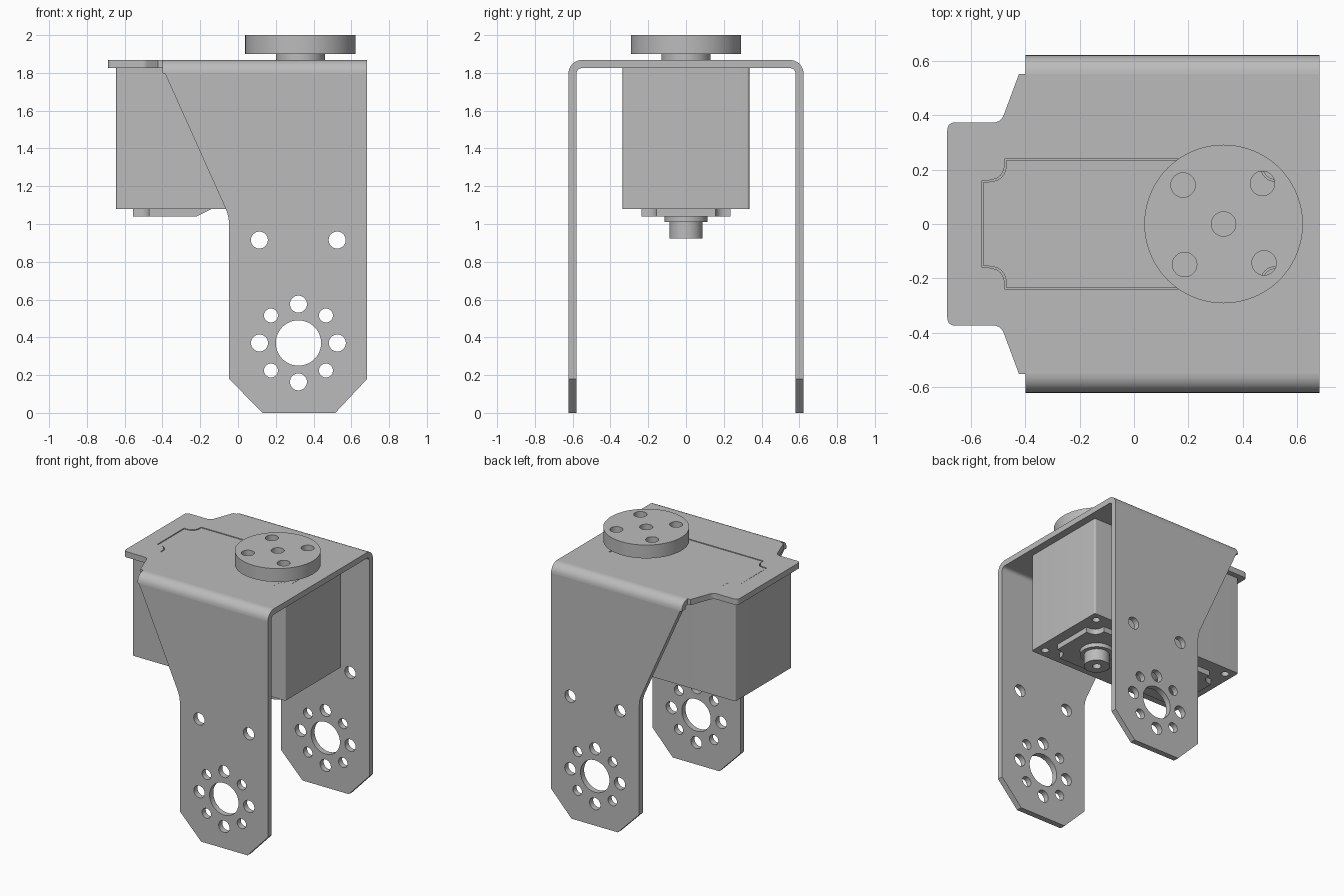
import bpy, bmesh
from math import sin, cos, pi, radians
from mathutils import Matrix, Vector

cube = bpy.data.objects.get("Cube")
if cube:
    bpy.data.objects.remove(cube)

grey = bpy.data.materials.new("plain grey")
grey.use_nodes = True
tone = (0.5, 0.5, 0.5, 1)
grey.diffuse_color = tone
grey.node_tree.nodes["Principled BSDF"].inputs["Base Color"].default_value = tone

FLAT = Matrix.Identity(4)                        # outline in x, y
FRONT = Matrix.Rotation(radians(90), 4, 'X')     # outline in x, z
SIDE = Matrix(((0, 0, 1, 0), (1, 0, 0, 0), (0, 1, 0, 0), (0, 0, 0, 1)))  # outline in y, z


def circle(x, y, r, n=32):
    return [(x + r * cos(2 * pi * i / n), y + r * sin(2 * pi * i / n)) for i in range(n)]


def rounded(corners, steps=6):
    """Outline from (x, y, corner size) entries."""
    out = []
    for i, (x, y, r) in enumerate(corners):
        p = Vector((x, y))
        if r == 0:
            out.append((x, y))
            continue
        prev = Vector(corners[i - 1][:2])
        nxt = Vector(corners[(i + 1) % len(corners)][:2])
        a = p + (prev - p).normalized() * r
        b = p + (nxt - p).normalized() * r
        for k in range(steps + 1):
            t = k / steps
            out.append(tuple(a * (1 - t) ** 2 + p * 2 * t * (1 - t) + b * t * t))
    return out


def slab(name, loops, lo, hi, turn=FLAT):
    """Extrude an outline with holes from lo to hi along its normal."""
    curve = bpy.data.curves.new(name, 'CURVE')
    curve.dimensions = '2D'
    curve.fill_mode = 'BOTH'
    curve.extrude = (hi - lo) / 2
    for loop in loops:
        sp = curve.splines.new('POLY')
        sp.points.add(len(loop) - 1)
        for pt, (x, y) in zip(sp.points, loop):
            pt.co = (x, y, 0, 1)
        sp.use_cyclic_u = True
    temp = bpy.data.objects.new(name + "_curve", curve)
    bpy.context.collection.objects.link(temp)
    dg = bpy.context.evaluated_depsgraph_get()
    mesh = bpy.data.meshes.new_from_object(temp.evaluated_get(dg))
    bpy.data.objects.remove(temp)
    bm = bmesh.new()
    bm.from_mesh(mesh)
    bmesh.ops.remove_doubles(bm, verts=bm.verts, dist=0.0002)
    bmesh.ops.transform(bm, matrix=turn @ Matrix.Translation((0, 0, (lo + hi) / 2)), verts=bm.verts)
    bmesh.ops.recalc_face_normals(bm, faces=bm.faces)
    bm.to_mesh(mesh)
    bm.free()
    mesh.name = name
    mesh.materials.clear()
    mesh.materials.append(grey)
    obj = bpy.data.objects.new(name, mesh)
    bpy.context.collection.objects.link(obj)
    bpy.ops.object.select_all(action='DESELECT')
    obj.select_set(True)
    bpy.context.view_layer.objects.active = obj
    bpy.ops.object.shade_smooth_by_angle(angle=radians(30))
    return obj


def mirrored(half):
    """Close a half outline by mirroring it across y = 0."""
    return half + [(x, -y, r) for x, y, r in reversed(half)]


def scalloped(x0, x1, grow=0.0, square_end=False):
    """Long outline whose corners are scooped out."""
    w, e, s = 0.236 + grow, 0.155 + grow, 0.085
    x0, x1 = x0 - grow, x1 + grow
    right = [(x1, w, 0)] if square_end else [(x1 - s, w, 0), (x1 - s, e, 0.07), (x1, e, 0)]
    return rounded(mirrored([(x0, e, 0), (x0 + s, e, 0.07), (x0 + s, w, 0)] + right))


# Bracket dimensions
HALF, TOP, THICK, BEND, END = 0.622, 1.868, 0.043, 0.07, 0.684
AXIS = 0.33

# Bracket legs with the hole pattern
leg = rounded([(0.13, 0, 0), (0.515, 0, 0), (END, 0.18, 0), (END, TOP - BEND, 0),
               (-0.387, TOP - BEND, 0), (-0.047, 1.04, 0.05), (-0.047, 0.18, 0)])
holes = [circle(0.32, 0.37, 0.12, 48), circle(0.113, 0.915, 0.045), circle(0.525, 0.915, 0.045)]
for i in range(8):
    a = i * pi / 4
    holes.append(circle(0.32 + 0.206 * cos(a), 0.37 + 0.206 * sin(a), 0.037 if i % 2 else 0.045))
slab("front_leg", [leg] + holes, HALF - THICK, HALF, FRONT)
slab("back_leg", [leg] + holes, -HALF, THICK - HALF, FRONT)

# Rounded bends joining legs and top plate
for name, side in (("front_bend", -1), ("back_bend", 1)):
    def arc(r):
        return [(side * (HALF - BEND + r * cos(i * pi / 16)), TOP - BEND + r * sin(i * pi / 16))
                for i in range(9)]
    slab(name, [arc(BEND) + arc(BEND - THICK)[::-1]], -0.4, END, SIDE)

# Top plate with its tab and window
flat = HALF - BEND
plate = rounded(mirrored([(-0.688, 0.374, 0.03), (-0.49, 0.374, 0.03), (-0.424, flat, 0), (END, flat, 0)]))
slab("top_plate", [plate, scalloped(-0.555, 0.55, 0.005)], TOP - THICK, TOP)

# Motor body and its lower cover with screw holes
body = rounded(mirrored([(-0.645, 0.335, 0.015), (0.628, 0.335, 0.015)]))
slab("motor_body", [body], 1.12, TOP - THICK)
screws = [circle(x, y, 0.027, 20) for x in (-0.58, 0.563) for y in (-0.27, 0.27)]
slab("motor_cover", [body] + screws, 1.08, 1.12)
slab("upper_boss", [scalloped(-0.555, 0.55)], 1.82, TOP - 0.003)

# Raised pads below the motor
slab("lower_pad", [scalloped(-0.555, -0.22, square_end=True)], 1.04, 1.085)
slab("pad_ramp", [[(-0.22, 1.04), (-0.14, 1.08), (-0.22, 1.08)]], -0.236, 0.236, FRONT)
slab("bearing_pad", [scalloped(0.11, 0.55)], 1.04, 1.085)

# Lower pivot
slab("pivot_collar", [circle(AXIS, 0, 0.115, 48)], 1.01, 1.045)
slab("pivot_pin", [circle(AXIS, 0, 0.087, 48), circle(AXIS, 0, 0.03)], 0.922, 1.02)

# Output horn on top
slab("horn_neck", [circle(AXIS, 0, 0.13, 48)], 1.86, 1.902)
horn_holes = [circle(AXIS, 0, 0.045)]
for i in range(4):
    a = pi / 4 + i * pi / 2 + 0.02
    horn_holes.append(circle(AXIS + 0.207 * cos(a), 0.207 * sin(a), 0.045))
slab("horn_disc", [circle(AXIS, 0, 0.292, 96)] + horn_holes, 1.9, 2.0)
